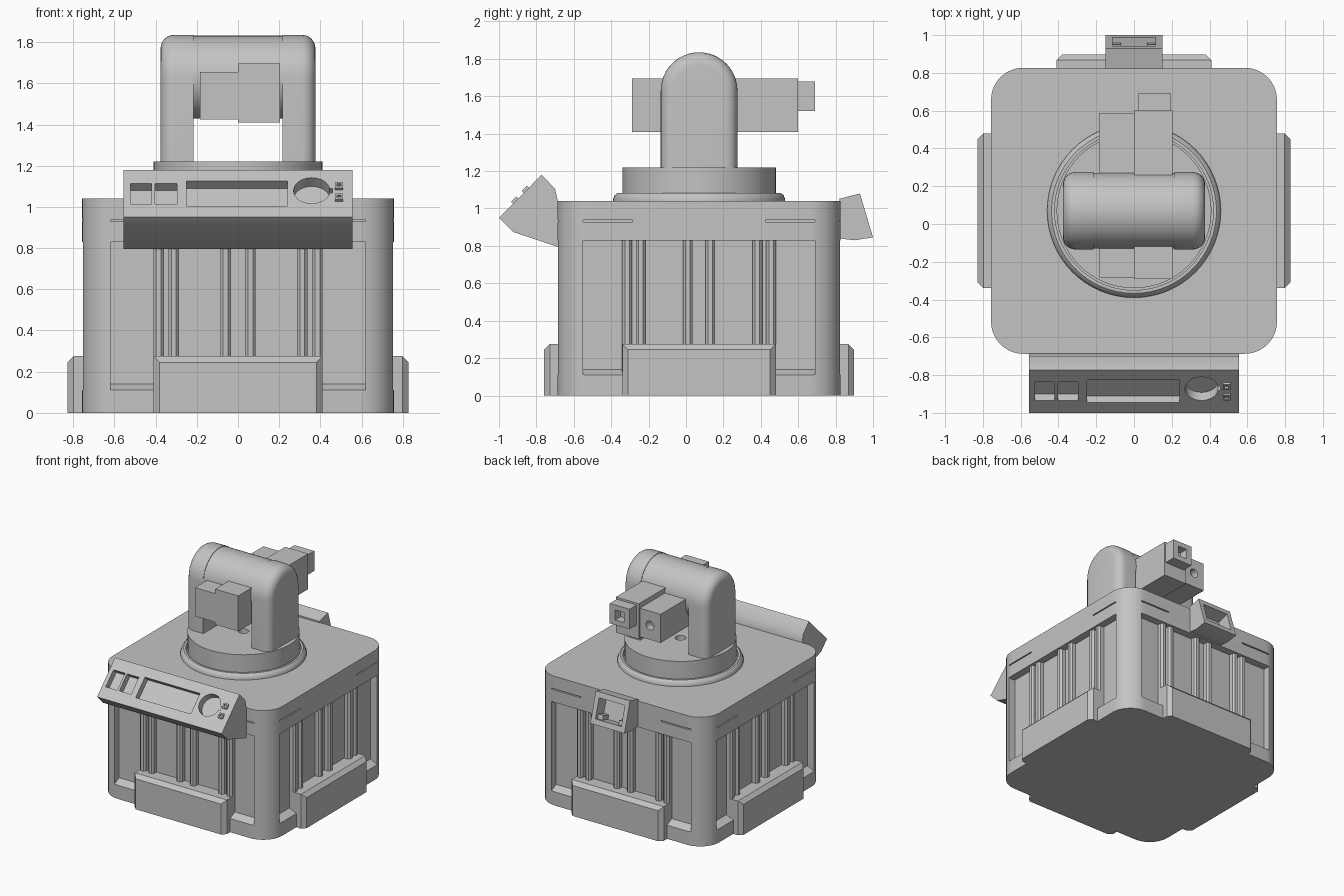
import bpy, bmesh, math
from mathutils import Matrix, Vector

cube = bpy.data.objects.get("Cube")
if cube:
    bpy.data.objects.remove(cube, do_unlink=True)

GREY = 0.55
grey = bpy.data.materials.new("plain_grey")
grey.use_nodes = True
grey.diffuse_color = (GREY, GREY, GREY, 1)
grey.node_tree.nodes["Principled BSDF"].inputs["Base Color"].default_value = (GREY, GREY, GREY, 1)

MID = 0.07      # depth of the body centre
HALF = 0.757    # half width of the body
AXIS = 1.63     # height of the head pivot


def finish(name, bm, matrix=None):
    """Turn a bmesh into a shaded object."""
    if matrix is not None:
        bmesh.ops.transform(bm, matrix=matrix, verts=bm.verts)
    bmesh.ops.recalc_face_normals(bm, faces=bm.faces)
    mesh = bpy.data.meshes.new(name)
    bm.to_mesh(mesh)
    bm.free()
    mesh.materials.append(grey)
    obj = bpy.data.objects.new(name, mesh)
    bpy.context.collection.objects.link(obj)
    smooth(obj)
    return obj


def activate(obj):
    bpy.ops.object.select_all(action='DESELECT')
    obj.select_set(True)
    bpy.context.view_layer.objects.active = obj


def smooth(obj):
    activate(obj)
    bpy.ops.object.shade_smooth_by_angle(angle=math.radians(32))


def prism_mesh(profile, axis, start, end):
    """Extrude a 2D profile: (y, z) along x, or (x, y) along z."""
    bm = bmesh.new()
    point = (lambda a, b: (start, a, b)) if axis == 'x' else (lambda a, b: (a, b, start))
    face = bm.faces.new([bm.verts.new(point(a, b)) for a, b in profile])
    moved = bmesh.ops.extrude_face_region(bm, geom=[face])["geom"]
    shift = Vector((end - start, 0, 0) if axis == 'x' else (0, 0, end - start))
    bmesh.ops.translate(bm, vec=shift, verts=[v for v in moved if isinstance(v, bmesh.types.BMVert)])
    return bm


def prism(name, profile, axis, start, end, matrix=None):
    return finish(name, prism_mesh(profile, axis, start, end), matrix)


def box(name, x, y, z, matrix=None):
    return prism(name, [(x[0], y[0]), (x[1], y[0]), (x[1], y[1]), (x[0], y[1])], 'z', z[0], z[1], matrix)


def circle(radius, count=48, a=0.0, b=0.0):
    return [(a + radius * math.cos(math.tau * i / count), b + radius * math.sin(math.tau * i / count))
            for i in range(count)]


def cut(target, cutters):
    """Subtract the cutters and remove them."""
    for cutter in cutters:
        cutter.hide_render = True
        mod = target.modifiers.new("cut", 'BOOLEAN')
        mod.operation, mod.solver, mod.object = 'DIFFERENCE', 'EXACT', cutter
        activate(target)
        bpy.ops.object.modifier_apply(modifier=mod.name)
        bpy.data.objects.remove(cutter, do_unlink=True)
    smooth(target)


def side(turn):
    """Frame of one body side, built as if facing the front."""
    return Matrix.Translation((0, MID, 0)) @ Matrix.Rotation(turn * math.pi / 2, 4, 'Z')


# Body with rounded vertical corners
radius = 0.17
outline = []
for corner in range(4):
    mid = math.pi / 2 * corner
    sx, sy = [(1, 1), (-1, 1), (-1, -1), (1, -1)][corner]
    for i in range(11):
        t = mid + math.pi / 2 * i / 10
        outline.append((sx * (HALF - radius) + radius * math.cos(t),
                        sy * (HALF - radius) + radius * math.sin(t) + MID))
body = prism("body", outline, 'z', 0, 1.04)

# Recessed panels and thin slots on every side
out, floor = -HALF - 0.05, -HALF + 0.06
recess = [(out, 0.11), (-HALF, 0.11), (floor, 0.14), (floor, 0.83), (out, 0.83)]
for turn in range(4):
    frame = side(turn)
    cutters = [prism("recess_cutter", recess, 'x', -0.62, 0.62, frame)]
    for s in (-1, 1):
        cutters.append(box("slot_cutter", sorted((s * 0.355, s * 0.62)), (out, -HALF + 0.02), (0.929, 0.938), frame))
    cut(body, cutters)

# Vertical ribs and chamfered foot blocks
for turn in range(4):
    frame = side(turn)
    for u in (-0.385, -0.312, -0.06, 0.06, 0.312, 0.385):
        rib = [(u - 0.026, floor + 0.01), (u - 0.026, floor - 0.03), (u - 0.012, floor - 0.045),
               (u + 0.012, floor - 0.045), (u + 0.026, floor - 0.03), (u + 0.026, floor + 0.01)]
        prism("rib", rib, 'z', 0.12, 0.835, frame)
    bm = prism_mesh([(-0.41, floor + 0.01), (-0.41, -0.828), (0.41, -0.828), (0.41, floor + 0.01)], 'z', 0, 0.275)
    rim = [e for e in bm.edges if all(v.co.y < -0.8 for v in e.verts)
           and not all(v.co.z < 0.01 for v in e.verts)]
    bmesh.ops.bevel(bm, geom=rim, offset=0.03, segments=1, affect='EDGES')
    finish("foot_block", bm, frame)

# Sloped control panel
face_low, face_high = Vector((-1.0, 0.95)), Vector((-0.772, 1.18))
panel = prism("control_panel", [tuple(face_low), tuple(face_high), (-0.70, 1.105), (-0.685, 1.04),
                                (-0.685, 0.795), (-0.925, 0.875)], 'x', -0.555, 0.555)
tilt = math.atan2(0.23, 0.228)
centre = (face_low + face_high) / 2
slope = Matrix.Translation((0, centre.x, centre.y)) @ Matrix.Rotation(tilt, 4, 'X')
cut(panel, [
    box("switch_cutter", (-0.523, -0.42), (-0.07, 0.07), (-0.05, 0.05), slope),
    box("switch_cutter", (-0.402, -0.297), (-0.07, 0.07), (-0.05, 0.05), slope),
    box("display_cutter", (-0.25, 0.24), (-0.084, 0.084), (-0.05, 0.05), slope),
    prism("dial_cutter", circle(0.088, 40, 0.358, 0.02), 'z', -0.06, 0.05, slope),
    box("notch_cutter", (0.42, 0.458), (0.005, 0.035), (-0.06, 0.05), slope),
])
for v in (-0.035, 0.045):
    button = box("small_button", (0.47, 0.51), (v - 0.02, v + 0.02), (-0.01, 0.014), slope)
    cut(button, [box("button_cutter", (0.48, 0.5), (v - 0.01, v + 0.01), (0.0, 0.05), slope)])

# Rear socket with two pins
socket = prism("rear_socket", [(0.82, 0.84), (0.90, 0.83), (1.0, 0.845), (0.93, 1.08), (0.82, 1.052)],
               'x', -0.152, 0.152)
lean = Matrix.Translation((0, 0.965, 0.9625)) @ Matrix.Rotation(math.atan2(0.07, 0.235), 4, 'X')
cut(socket, [box("socket_cutter", (-0.115, 0.115), (-0.1, 0.05), (-0.08, 0.08), lean)])
for s in (-1, 1):
    box("socket_pin", sorted((s * 0.07, s * 0.12)), (-0.11, -0.03), (-0.08, -0.045), lean)

# Bearing ring around the turntable
bm = bmesh.new()
ring = [(0.42, 1.03), (0.46, 1.03), (0.46, 1.05), (0.452, 1.07), (0.437, 1.083), (0.42, 1.083)]
verts = [bm.verts.new((r, 0, z)) for r, z in ring]
edges = [bm.edges.new((verts[i], verts[(i + 1) % len(verts)])) for i in range(len(verts))]
bmesh.ops.spin(bm, geom=verts + edges, cent=(0, 0, 0), axis=(0, 0, 1), angle=math.tau, steps=64, use_duplicate=False)
bmesh.ops.remove_doubles(bm, verts=bm.verts, dist=0.0005)
finish("bearing_ring", bm, Matrix.Translation((0, MID, 0)))

# Turntable with a cable hole
turntable = prism("turntable", circle(0.41, 64, 0, MID), 'z', 1.03, 1.22)
cut(turntable, [prism("cable_cutter", circle(0.04, 24, 0, MID), 'z', 1.1, 1.3)])

# Yoke arms with rounded outer edges
arch = [(MID - 0.205, 1.215)]
arch += [(MID - 0.205 * math.cos(math.pi * i / 24), AXIS + 0.205 * math.sin(math.pi * i / 24)) for i in range(25)]
arch += [(MID + 0.205, 1.215)]
for name, s in (("left_arm", 1), ("right_arm", -1)):
    bm = prism_mesh(arch, 'x', s * 0.215, s * 0.376)
    rim = [e for e in bm.edges if all(abs(v.co.x) > 0.3 for v in e.verts)
           and not all(v.co.z < 1.22 for v in e.verts)]
    bmesh.ops.bevel(bm, geom=rim, offset=0.065, segments=6, profile=0.5, affect='EDGES')
    finish(name, bm)

# Pivot drum and the two sensor housings
prism("pivot_drum", circle(0.201, 48, MID, AXIS), 'x', -0.215, 0.215)
small = box("small_sensor_housing", (-0.185, 0.0), (-0.283, 0.587), (1.425, 1.655))
lens = Matrix.Translation((-0.09, 0.587, 1.54)) @ Matrix.Rotation(math.pi / 2, 4, 'X')
cut(small, [prism("lens_cutter", circle(0.036, 24), 'z', -0.06, 0.06, lens)])
box("large_sensor_housing", (0.0, 0.205), (-0.29, 0.6), (1.41, 1.695))
tail = box("sensor_hood", (0.02, 0.196), (0.59, 0.69), (1.52, 1.68))
cut(tail, [box("hood_cutter", (0.068, 0.148), (0.62, 0.8), (1.56, 1.64))])
